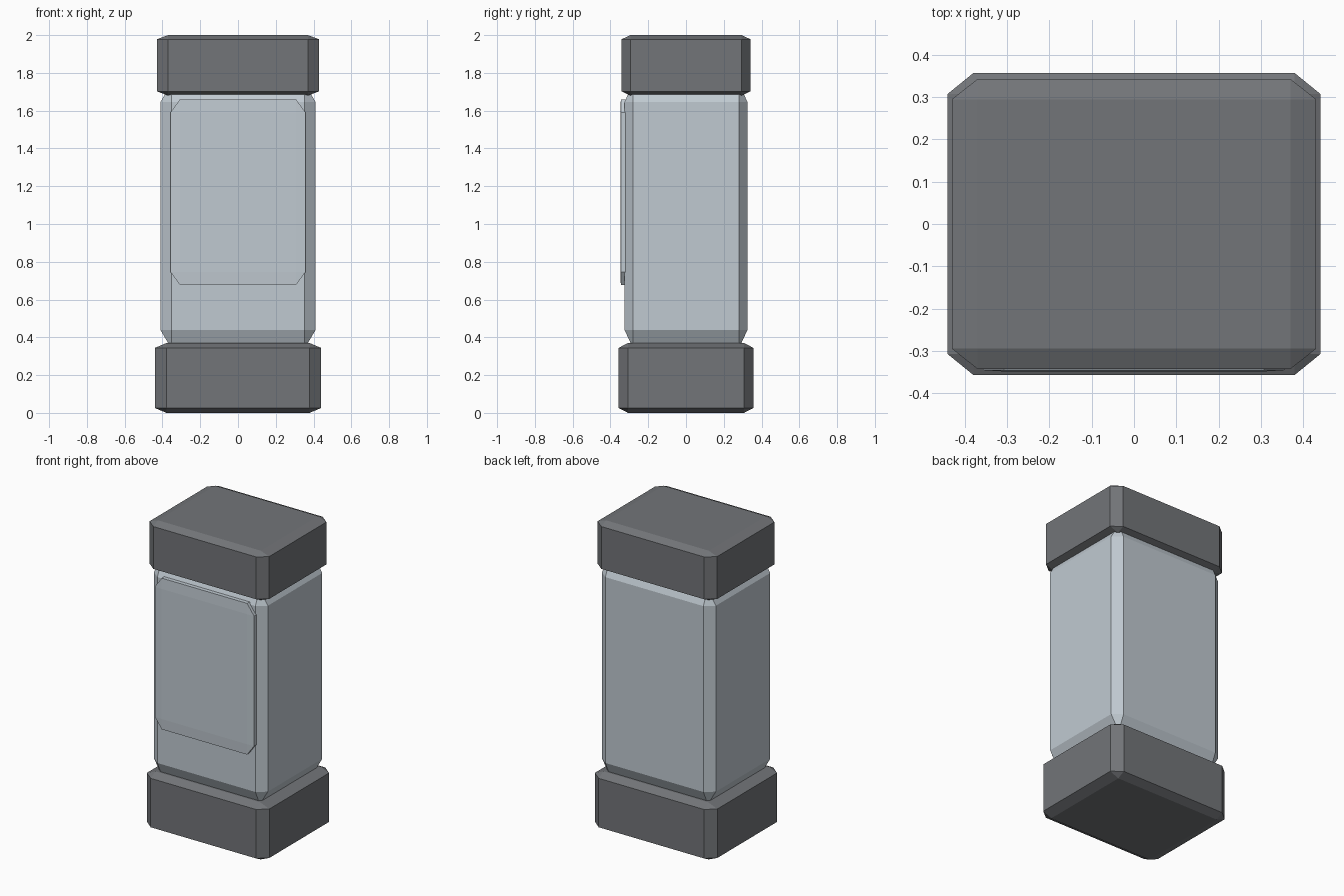
import bpy
import bmesh
from mathutils import Matrix, Vector

default_cube = bpy.data.objects.get("Cube")
if default_cube:
    bpy.data.objects.remove(default_cube, do_unlink=True)


def make_material(name, colour):
    mat = bpy.data.materials.new(name)
    mat.use_nodes = True
    mat.diffuse_color = colour
    mat.node_tree.nodes["Principled BSDF"].inputs["Base Color"].default_value = colour
    return mat


def chamfered_block(name, low, high, mat, chamfer=0.14):
    """Chamfer a cube, then stretch it between two opposite corners."""
    low, high = Vector(low), Vector(high)
    bm = bmesh.new()
    bmesh.ops.create_cube(bm, size=2)
    bmesh.ops.bevel(bm, geom=bm.edges[:], offset=chamfer, segments=1,
                    profile=0.5, affect='EDGES')
    bmesh.ops.transform(bm, verts=bm.verts[:],
                        matrix=Matrix.Diagonal(((high - low) / 2).to_4d()))
    bmesh.ops.recalc_face_normals(bm, faces=bm.faces[:])
    mesh = bpy.data.meshes.new(name)
    bm.to_mesh(mesh)
    bm.free()
    mesh.materials.append(mat)
    obj = bpy.data.objects.new(name, mesh)
    obj.location = (low + high) / 2
    bpy.context.collection.objects.link(obj)
    return obj


dark = make_material("dark grey", (0.17, 0.178, 0.19, 1))
pale = make_material("pale blue grey", (0.53, 0.59, 0.64, 1))

# Base and cap
chamfered_block("base", (-0.44, -0.357, 0), (0.44, 0.357, 0.37), dark)
chamfered_block("cap", (-0.43, -0.342, 1.68), (0.43, 0.342, 2), dark)

# Body, with its ends sunk into the base and cap
chamfered_block("body", (-0.41, -0.325, 0.34), (0.41, 0.325, 1.745), pale)

# Raised front panel
chamfered_block("front_panel", (-0.357, -0.348, 0.677), (0.357, -0.305, 1.66), pale)
